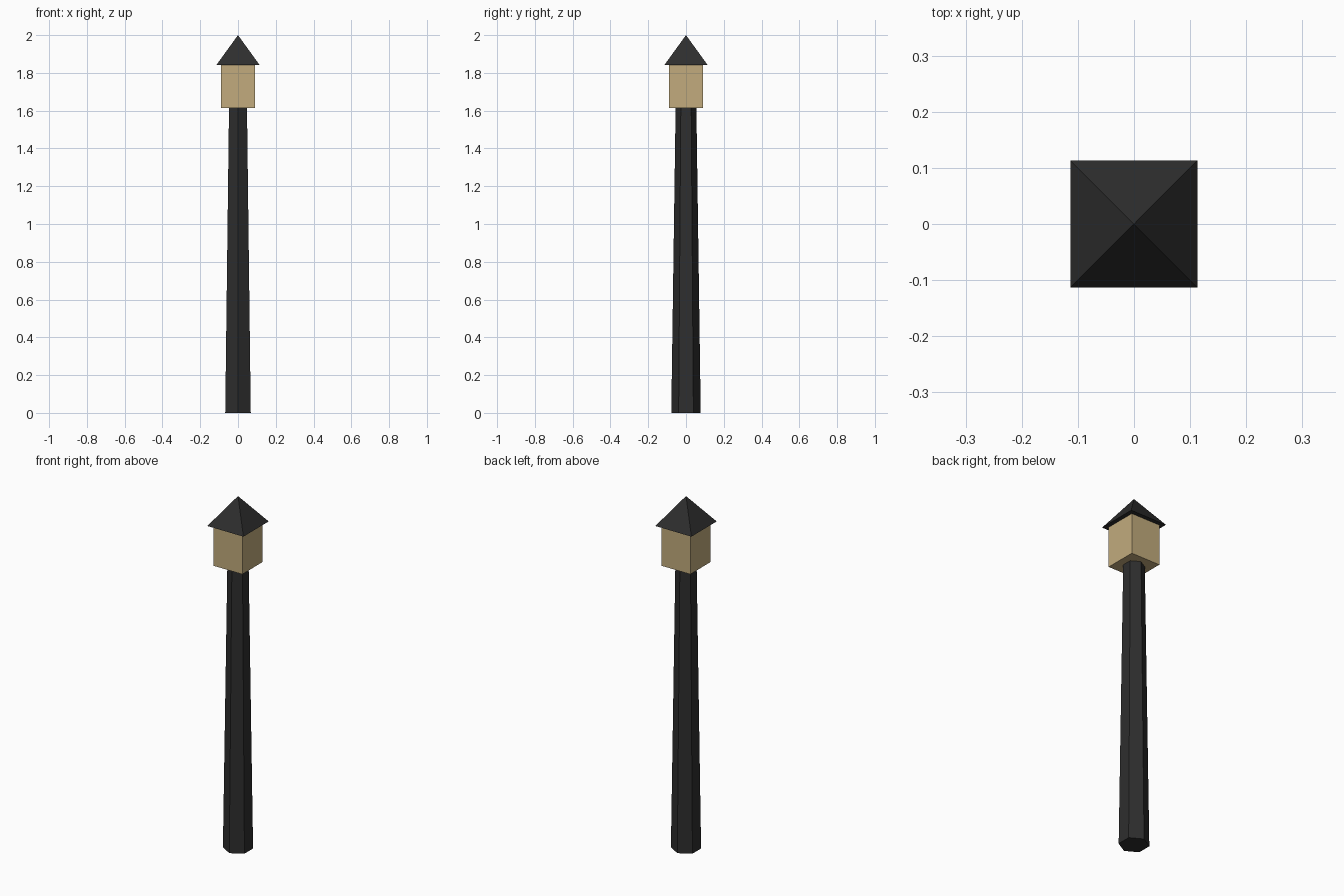
import bpy, math

if "Cube" in bpy.data.objects:
    bpy.data.objects.remove(bpy.data.objects["Cube"])


def material(name, rgb):
    m = bpy.data.materials.new(name)
    m.diffuse_color = (*rgb, 1)
    m.use_nodes = True
    m.node_tree.nodes["Principled BSDF"].inputs["Base Color"].default_value = m.diffuse_color
    return m


dark = material("dark_iron", (0.027, 0.027, 0.027))
tan = material("warm_glass", (0.54, 0.41, 0.205))


def frustum(name, sides, r1, r2, z0, z1, mat, turn=0):
    """Flat-sided tapered prism standing between two heights."""
    bpy.ops.mesh.primitive_cone_add(vertices=sides, radius1=r1, radius2=r2, depth=z1 - z0,
                                    location=(0, 0, (z0 + z1) / 2), rotation=(0, 0, turn))
    ob = bpy.context.object
    ob.name = name
    ob.data.materials.append(mat)


# Tapered hexagonal post, corners pointing front and back
frustum("post", 6, 0.078, 0.055, 0, 1.614, dark)

# Square lantern box
half = 0.09 * math.sqrt(2)
frustum("lantern_box", 4, half, half, 1.614, 1.843, tan, math.pi / 4)

# Overhanging pyramid roof
frustum("roof", 4, 0.1135 * math.sqrt(2), 0, 1.843, 2.0, dark, math.pi / 4)
